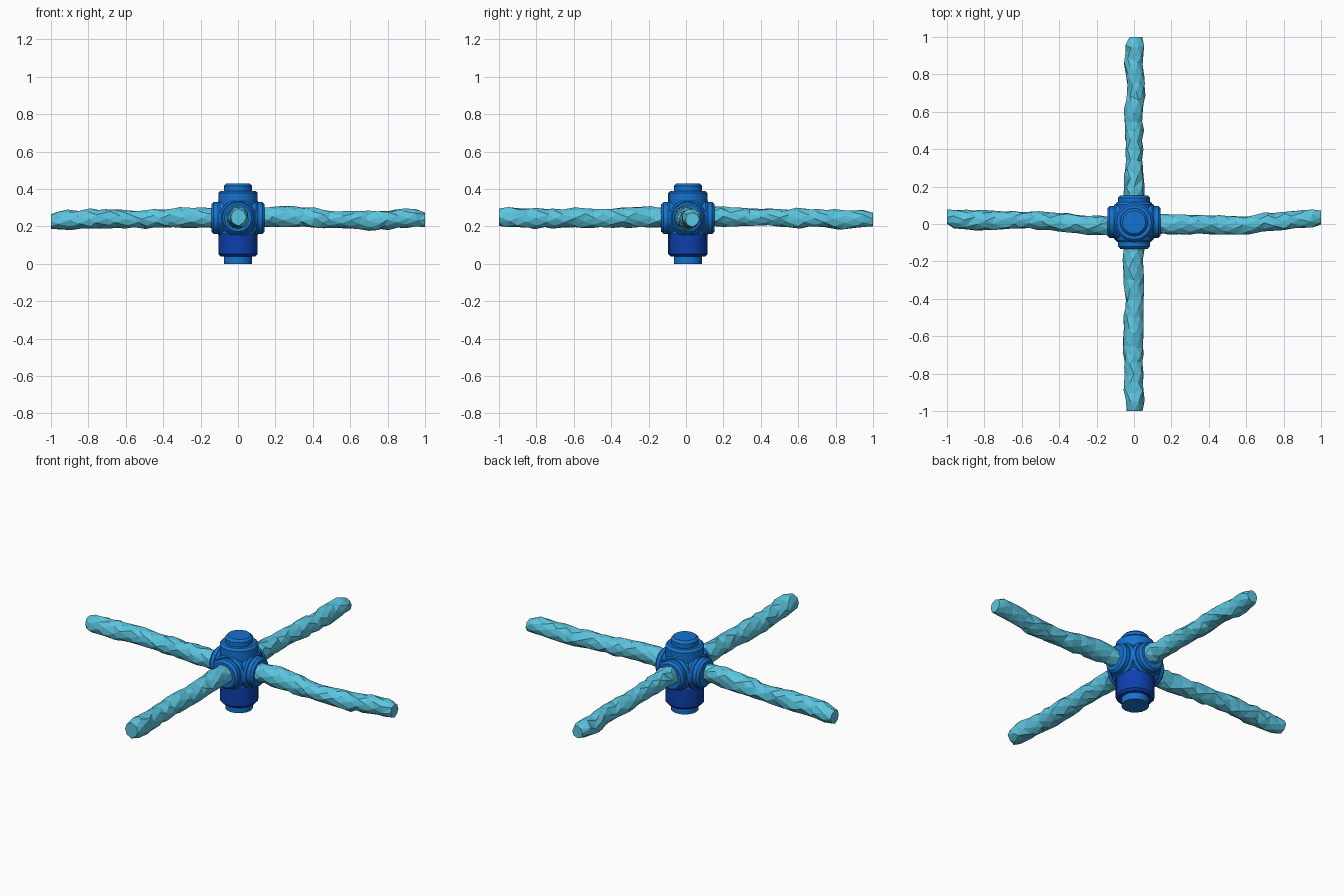
import bpy, bmesh, math, random
from mathutils import Matrix, Vector

if "Cube" in bpy.data.objects:
    bpy.data.objects.remove(bpy.data.objects["Cube"])

random.seed(7)
HUB = Vector((0, 0.01, 0.245))
SIDES = 16


def mat(name, col):
    m = bpy.data.materials.new(name)
    m.diffuse_color = (*col, 1)
    m.use_nodes = True
    m.node_tree.nodes["Principled BSDF"].inputs["Base Color"].default_value = m.diffuse_color
    return m


BLUE = mat("bright blue", (0.007, 0.17, 0.63))
NAVY = mat("deep blue", (0.004, 0.05, 0.42))
WATER = mat("water cyan", (0.105, 0.56, 0.74))


def finish(name, bm, material, smooth):
    bmesh.ops.recalc_face_normals(bm, faces=bm.faces)
    me = bpy.data.meshes.new(name)
    bm.to_mesh(me)
    bm.free()
    me.materials.append(material)
    ob = bpy.data.objects.new(name, me)
    bpy.context.collection.objects.link(ob)
    if smooth:
        bpy.ops.object.select_all(action='DESELECT')
        ob.select_set(True)
        bpy.context.view_layer.objects.active = ob
        bpy.ops.object.shade_smooth_by_angle(angle=math.radians(35))
    return ob


def skin(bm, rings):
    """Bridge a list of equal-length vertex rings and cap both ends."""
    n = len(rings[0])
    for a, b in zip(rings, rings[1:]):
        for i in range(n):
            bm.faces.new((a[i], a[(i + 1) % n], b[(i + 1) % n], b[i]))
    bm.faces.new(rings[0])
    bm.faces.new(rings[-1])


def lathe(name, profile, material, matrix):
    bm = bmesh.new()
    rings = []
    for r, h in profile:
        rings.append([bm.verts.new(matrix @ Vector((
            r * math.cos(2 * math.pi * i / SIDES),
            r * math.sin(2 * math.pi * i / SIDES), h))) for i in range(SIDES)])
    skin(bm, rings)
    return finish(name, bm, material, True)


# upright column: foot, dark barrel, bright upper barrel with cap
up = Matrix.Translation((HUB.x, HUB.y, 0))
lathe("foot", [(0.075, 0), (0.075, 0.05)], BLUE, up)
lathe("lower_barrel", [(0.093, 0.04), (0.105, 0.052), (0.105, 0.165)], NAVY, up)
lathe("upper_barrel", [(0.105, 0.165), (0.105, 0.378), (0.093, 0.39)], BLUE, up)
lathe("top_cap", [(0.075, 0.38), (0.075, 0.417), (0.062, 0.43)], BLUE, up)

# jets: (distance along arm, sideways offset, height, radius)
JETS = {
    "right": (0, [(0.1, 0, .25, .052), (0.22, 0, .255, .055), (0.4, -.004, .245, .052),
                  (0.55, -.007, .235, .048), (0.72, .008, .23, .049), (0.86, .022, .24, .05),
                  (0.95, .03, .25, .049), (1.0, .035, .237, .036)]),
    "back": (90, [(0.1, 0, .25, .054), (0.2, 0, .255, .055), (0.4, 0, .25, .046),
                  (0.6, 0, .243, .051), (0.72, -.013, .243, .046), (0.85, 0, .238, .052),
                  (0.95, -.004, .24, .048), (1.0, -.01, .238, .034)]),
    "left": (180, [(0.1, .01, .245, .05), (0.22, .007, .247, .053), (0.4, -.01, .243, .05),
                   (0.55, -.02, .238, .046), (0.72, -.02, .242, .05), (0.86, -.018, .237, .053),
                   (0.95, -.025, .233, .048), (1.0, -.036, .23, .038)]),
    "front": (270, [(0.1, 0, .25, .055), (0.22, -.005, .25, .056), (0.4, .003, .247, .05),
                    (0.6, -.006, .245, .053), (0.72, -.004, .243, .052), (0.85, .002, .243, .053),
                    (0.95, .004, .25, .054), (1.0, .002, .25, .042)]),
}


def sample(path, t):
    for a, b in zip(path, path[1:]):
        if t <= b[0]:
            f = (t - a[0]) / (b[0] - a[0])
            f = f * f * (3 - 2 * f)
            return [a[k] + (b[k] - a[k]) * f for k in (1, 2, 3)]
    return path[-1][1:]


for side, (deg, path) in JETS.items():
    turn = Matrix.Rotation(math.radians(deg), 4, 'Z')
    # horizontal branch of the hub, then its nozzle collar
    outward = Matrix.Translation(HUB) @ turn @ Matrix.Rotation(math.pi / 2, 4, 'Y')
    lathe(side + "_branch", [(0.1, 0), (0.1, 0.095), (0.09, 0.107)], BLUE, outward)
    lathe(side + "_nozzle", [(0.085, 0.08), (0.085, 0.13), (0.073, 0.143)], BLUE, outward)

    # faceted, irregular water jet
    bm = bmesh.new()
    n, steps, rings = 8, 18, []
    for s in range(steps + 1):
        t = 0.1 + 0.9 * s / steps
        off, z, r = sample(path, t)
        ring = []
        for i in range(n):
            ang = 2 * math.pi * (i + 0.5 * (s % 2)) / n
            rr = r * random.uniform(0.92, 1.13)
            along = t if s in (0, steps) else t + random.uniform(-.016, .016)
            ring.append(bm.verts.new(turn @ Vector((
                along, off + rr * math.cos(ang), z + rr * math.sin(ang)))))
        rings.append(ring)
    skin(bm, rings)
    bmesh.ops.triangulate(bm, faces=bm.faces)
    finish(side + "_water_jet", bm, WATER, False)
